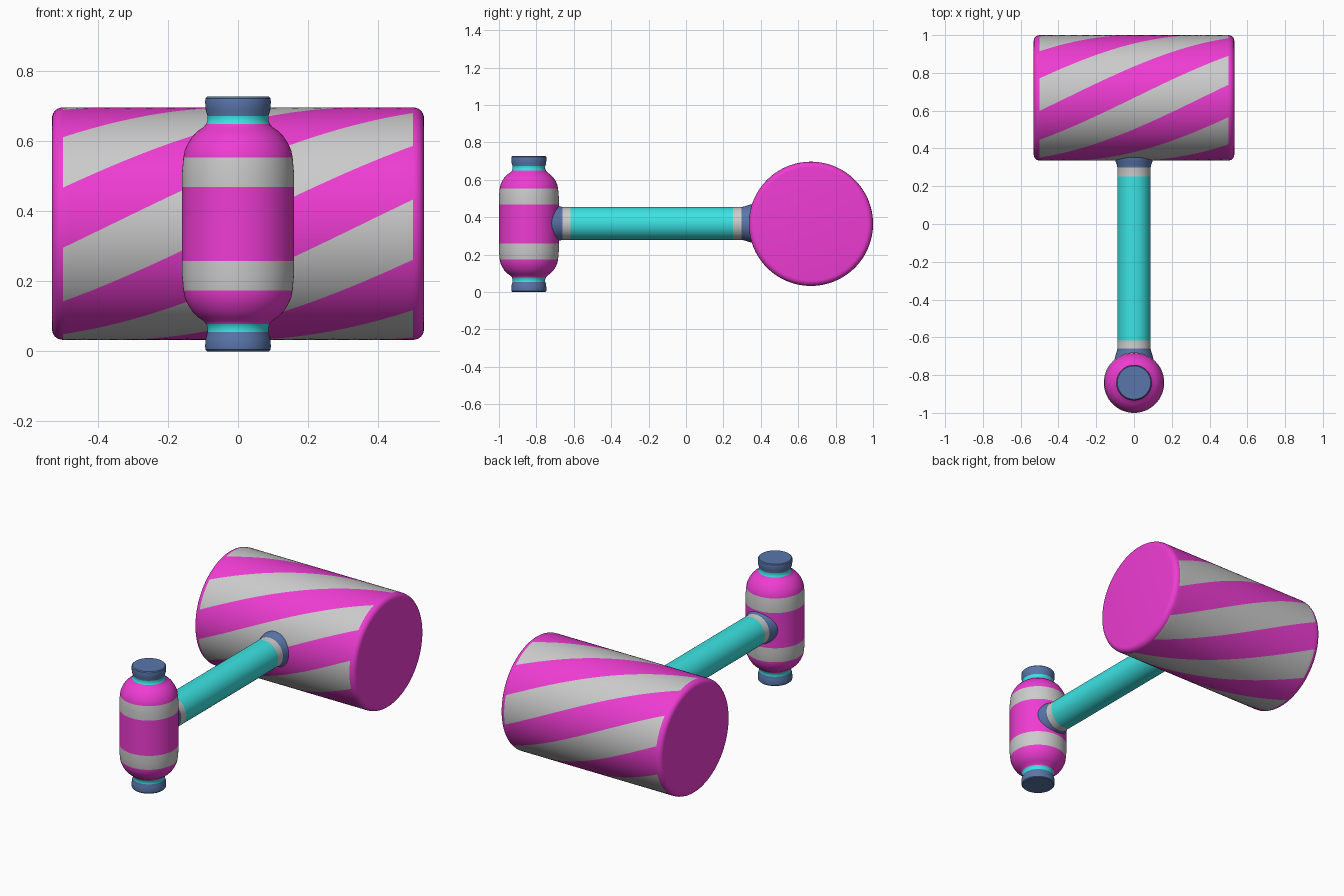
import bpy
from math import cos, sin, pi, radians

if "Cube" in bpy.data.objects:
    bpy.data.objects.remove(bpy.data.objects["Cube"])


def material(name, rgb):
    m = bpy.data.materials.new(name)
    m.diffuse_color = (*rgb, 1)
    m.use_nodes = True
    m.node_tree.nodes["Principled BSDF"].inputs["Base Color"].default_value = m.diffuse_color
    return m


PINK, TEAL, BLUE, GREY, STRIPE = 0, 1, 2, 3, 4
MATS = [material("pink", (0.86, 0.045, 0.65)), material("teal", (0.045, 0.77, 0.77)),
        material("blue", (0.10, 0.18, 0.40)), None]


def lathe(name, profile, location, rotation=(0, 0, 0), sides=72, twist=0.0):
    """Revolve (radius, height, colour of the band that follows) about local z."""
    n = sides
    verts, faces, cols = [], [], []
    for r, h, c in profile:
        for j in range(n):
            t = 2 * pi * j / n + twist * h
            verts.append((r * cos(t), r * sin(t), h))
    for i in range(len(profile) - 1):
        c = profile[i][2]
        for j in range(n):
            k = (j + 1) % n
            faces.append((i * n + j, i * n + k, (i + 1) * n + k, (i + 1) * n + j))
            if c == STRIPE:      # six pairs of alternating stripes
                cols.append(GREY if (j // (n // 12)) % 2 == 0 else PINK)
            else:
                cols.append(c)
    last = (len(profile) - 1) * n
    faces.append(tuple(reversed(range(n))))
    faces.append(tuple(range(last, last + n)))
    cols += [profile[0][2], profile[-1][2]]
    mesh = bpy.data.meshes.new(name)
    mesh.from_pydata(verts, [], faces)
    for m in MATS:
        mesh.materials.append(m)
    for p, c in zip(mesh.polygons, cols):
        p.material_index = c
    obj = bpy.data.objects.new(name, mesh)
    bpy.context.collection.objects.link(obj)
    obj.location, obj.rotation_euler = location, rotation
    bpy.ops.object.select_all(action='DESELECT')
    obj.select_set(True)
    bpy.context.view_layer.objects.active = obj
    bpy.ops.object.shade_smooth_by_angle(angle=radians(35))
    return obj


def mirrored(half):
    """Profile from the middle outward -> full symmetric profile."""
    lower = [(half[i][0], -half[i][1], half[i - 1][2]) for i in range(len(half) - 1, 0, -1)]
    return lower + half if half[0][1] == 0 else \
        lower + [(half[0][0], -half[0][1], half[0][2])] + half


MID = 0.3635

# Striped hammer head, lying along x, with rounded pink rims
R = 0.332
rim = [(R - 0.03 + 0.03 * cos(a), 0.50 + 0.031 * sin(a), PINK)
       for a in [pi / 2 * i / 6 for i in range(7)]]
body = [(R, h / 48, STRIPE) for h in range(0, 24)]
lathe("hammer_head", mirrored(body + rim), (0, 1 - R, MID + 0.001),
      (0, pi / 2, 0), twist=-radians(84))

# Upright grip at the other end: banded barrel, teal necks, blue end caps
grip = [(0.16, 0.0, PINK), (0.16, 0.105, GREY), (0.16, 0.145, GREY), (0.156, 0.19, PINK),
        (0.152, 0.21, PINK), (0.143, 0.23, PINK), (0.130, 0.25, PINK), (0.114, 0.266, PINK),
        (0.099, 0.276, PINK), (0.091, 0.285, TEAL), (0.087, 0.297, TEAL), (0.087, 0.309, BLUE),
        (0.092, 0.325, BLUE), (0.094, 0.350, BLUE), (0.0925, 0.359, BLUE), (0.088, MID, BLUE)]
lathe("end_grip", mirrored(grip), (0, -0.84, MID), sides=64)

# Handle along y, grey rings and flared blue collars sunk into both heads
H = 0.088
handle = [(0.106, -0.75, BLUE), (0.104, -0.72, BLUE), (0.098, -0.695, BLUE), (0.091, -0.675, BLUE),
          (H, -0.66, GREY), (H, -0.617, TEAL), (H, 0.252, GREY), (H, 0.298, BLUE),
          (0.091, 0.313, BLUE), (0.097, 0.33, BLUE), (0.103, 0.352, BLUE), (0.105, 0.38, BLUE)]
lathe("handle", handle, (0, 0, MID + 0.003), (-pi / 2, 0, 0), sides=48)
